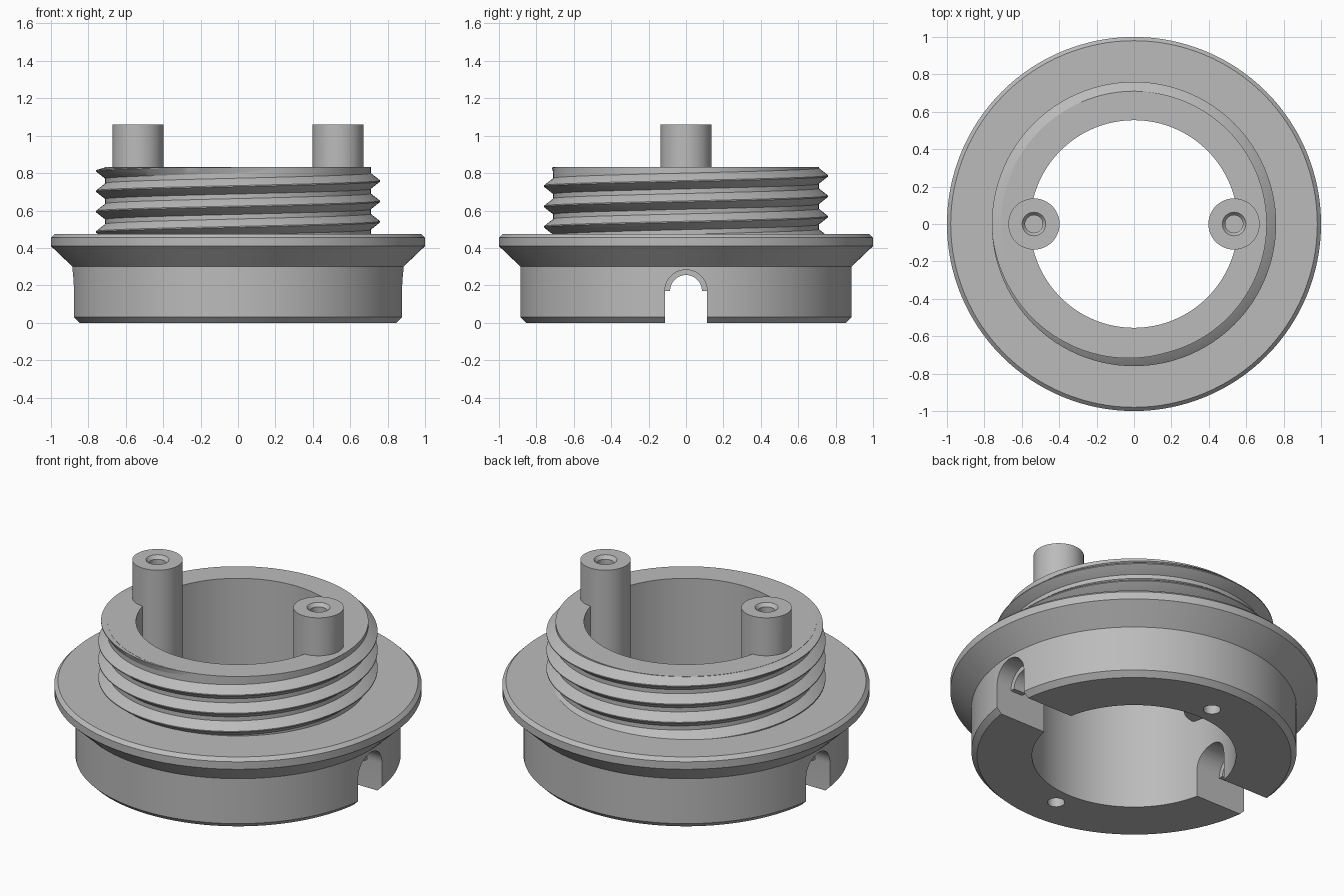
import bpy, bmesh, math
from math import pi, cos, sin

cube = bpy.data.objects.get("Cube")
if cube:
    bpy.data.objects.remove(cube)

grey = bpy.data.materials.new("plain_grey")
grey.use_nodes = True
COLOUR = (0.5, 0.5, 0.5, 1)
grey.diffuse_color = COLOUR
grey.node_tree.nodes["Principled BSDF"].inputs["Base Color"].default_value = COLOUR


def finish(name, bm):
    bmesh.ops.recalc_face_normals(bm, faces=bm.faces[:])
    mesh = bpy.data.meshes.new(name)
    bm.to_mesh(mesh)
    bm.free()
    mesh.materials.append(grey)
    obj = bpy.data.objects.new(name, mesh)
    bpy.context.collection.objects.link(obj)
    return obj


def skin(name, rings, loop):
    """Join successive closed cross-sections into a solid."""
    bm = bmesh.new()
    rows = [[bm.verts.new(p) for p in ring] for ring in rings]
    n = len(rows[0])
    pairs = list(zip(rows, rows[1:]))
    if loop:
        pairs.append((rows[-1], rows[0]))
    for a, b in pairs:
        for i in range(n):
            j = (i + 1) % n
            bm.faces.new((a[i], a[j], b[j], b[i]))
    if not loop:
        bm.faces.new(rows[0])
        bm.faces.new(rows[-1])
    return finish(name, bm)


def stack(name, profile, x=0, y=0, sides=48):
    """Solid round part from (radius, height) pairs."""
    rings = [[(x + r * cos(2 * pi * i / sides), y + r * sin(2 * pi * i / sides), z)
              for i in range(sides)] for r, z in profile]
    return skin(name, rings, False)


def extrude_x(name, outline, x0, x1):
    return skin(name, [[(x, y, z) for y, z in outline] for x in (x0, x1)], False)


def arc(radius, z, steps=20):
    return [(radius * cos(pi * i / steps), z + radius * sin(pi * i / steps))
            for i in range(steps + 1)]


def boolean(target, tool, operation):
    mod = target.modifiers.new("cut", "BOOLEAN")
    mod.operation, mod.object, mod.solver = operation, tool, "EXACT"
    bpy.context.view_layer.objects.active = target
    bpy.ops.object.modifier_apply(modifier=mod.name)
    bpy.data.objects.remove(tool)


# Flanged ring body with open bore
BORE, CORE, TOP = 0.555, 0.71, 0.832
section = [(BORE, 0), (0.855, 0), (0.885, 0.03), (0.885, 0.3), (1, 0.41),
           (1, 0.455), (0.98, 0.475), (CORE, 0.475), (CORE, TOP), (BORE, TOP)]
SIDES = 128
body = skin("flanged_body",
            [[(r * cos(2 * pi * i / SIDES), r * sin(2 * pi * i / SIDES), z)
              for r, z in section] for i in range(SIDES)], True)

POST_X, POST_TOP, HOLE = 0.535, 1.06, 0.047
ARCH, ARCH_Z = 0.113, 0.17
lips = []
for side, word in ((1, "left"), (-1, "right")):
    # Screw post with a countersunk blind hole
    x = side * POST_X
    boolean(body, stack("post", [(0.137, 0.475), (0.137, POST_TOP)], x), "UNION")
    boolean(body, stack("post_hole", [(HOLE, 0.7), (HOLE, POST_TOP - 0.02),
                                      (0.063, POST_TOP), (0.063, 1.1)], x), "DIFFERENCE")
    # Blind hole in the underside
    boolean(body, stack("base_hole", [(HOLE, -0.1), (HOLE, 0.3)], 0, side * 0.66),
            "DIFFERENCE")
    # Arched slot through the wall
    outline = [(ARCH, -0.1)] + arc(ARCH, ARCH_Z) + [(-ARCH, -0.1)]
    boolean(body, extrude_x("slot", outline, side * 0.42, side * 1.1), "DIFFERENCE")
    # Thin half-ring lip inside the slot
    outline = arc(ARCH + 0.003, ARCH_Z) + arc(0.085, ARCH_Z)[::-1]
    lips.append(extrude_x(word + "_slot_lip", outline, side * 0.7, side * 0.78))

# Helical thread, trimmed at the top of the neck
PITCH, HALF, STEPS = 0.109, 0.043, 120
rings = []
turns = 3.85
for i in range(int(turns * STEPS) + 1):
    t = i / STEPS
    a, z = 2 * pi * t, 0.431 + PITCH * t
    fade = min(1, max(0, (TOP + 0.012 - z) / 0.03))
    crest = CORE + 0.05 * fade
    rings.append([(r * cos(a), r * sin(a), min(h, TOP - 0.001))
                  for r, h in ((CORE - 0.02, z - HALF - 0.01), (CORE - 0.001, z - HALF),
                               (crest, z - 0.003), (crest, z + 0.003),
                               (CORE - 0.001, z + HALF), (CORE - 0.02, z + HALF + 0.01))])
thread = skin("screw_thread", rings, False)

# Smooth round surfaces, keep edges crisp
bpy.ops.object.select_all(action="DESELECT")
for obj in [body, thread] + lips:
    obj.select_set(True)
bpy.context.view_layer.objects.active = body
bpy.ops.object.shade_smooth_by_angle(angle=math.radians(25))
